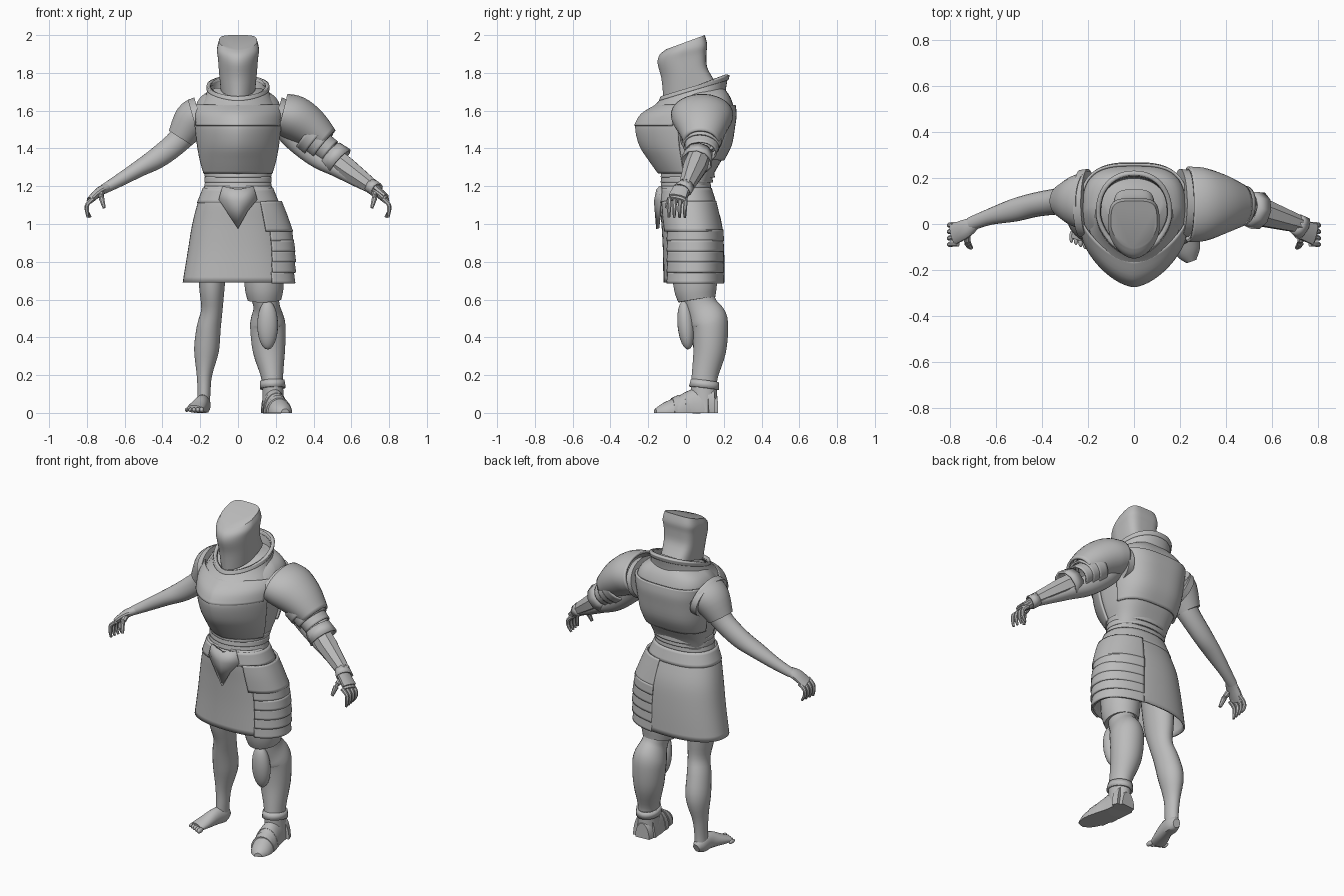
import bpy, bmesh, math
from mathutils import Vector

steel = bpy.data.materials.new("plain grey")
steel.diffuse_color = (0.5, 0.5, 0.5, 1)


def finish(name, bm, thick=0.0, angle=35):
    bmesh.ops.recalc_face_normals(bm, faces=bm.faces)
    me = bpy.data.meshes.new(name)
    bm.to_mesh(me)
    bm.free()
    me.materials.append(steel)
    ob = bpy.data.objects.new(name, me)
    bpy.context.collection.objects.link(ob)
    if thick:
        mod = ob.modifiers.new("thickness", 'SOLIDIFY')
        mod.thickness, mod.offset = thick, 0
    bpy.ops.object.select_all(action='DESELECT')
    ob.select_set(True)
    bpy.context.view_layer.objects.active = ob
    bpy.ops.object.shade_smooth_by_angle(angle=math.radians(angle))
    return ob


def dense(rows, n=4):
    """Catmull-Rom interpolation between rows of numbers."""
    out = []
    for i in range(len(rows) - 1):
        a, b, c, d = rows[max(i - 1, 0)], rows[i], rows[i + 1], rows[min(i + 2, len(rows) - 1)]
        for k in range(n):
            t = k / n
            out.append([0.5 * (2 * q + (r - p) * t + (2 * p - 5 * q + 4 * r - s) * t * t
                               + (3 * q - p - 3 * r + s) * t ** 3) for p, q, r, s in zip(a, b, c, d)])
    return out + [list(rows[-1])]


def skin(name, rings, closed=True, cap=True, thick=0.0, angle=35):
    bm = bmesh.new()
    vs = [[bm.verts.new(p) for p in r] for r in rings]
    n = len(rings[0])
    for a, b in zip(vs, vs[1:]):
        for j in range(n if closed else n - 1):
            k = (j + 1) % n
            bm.faces.new((a[j], a[k], b[k], b[j]))
    if cap and closed:
        bm.faces.new(vs[0])
        bm.faces.new(vs[-1])
    return finish(name, bm, thick, angle)


def loft(name, rows, pf=2, pb=2, arc=None, grow=0.0, cap=True, thick=0.0, n=4, seg=48):
    """Rows (y front, z front, y back, z back, half width); angle 0 is the front, 90 is +x."""
    rings = []
    for yf, zf, yb, zb, w in dense(rows, n):
        ring, yc = [], (yf + yb) / 2
        for j in range(seg + (1 if arc else 0)):
            t = math.radians(arc[0] + (arc[1] - arc[0]) * j / seg) if arc else math.tau * j / seg
            s, c = math.sin(t), math.cos(t)
            e = 2 / (pf if c > 0 else pb)
            x = (w + grow) * math.copysign(abs(s) ** e, s)
            k = math.copysign(abs(c) ** e, c)
            z = zf + (zb - zf) * (1 - k) / 2
            ring.append((x, yc - ((yb - yf) / 2 + grow) * k, z))
        rings.append(ring)
    return skin(name, rings, not arc, cap, thick)


def tube(name, rows, sides=20, n=4, cap=True, thick=0.0, floor=False, angle=35):
    """Rows (x, y, z, radius across, radius upward) swept along the path."""
    pts, rings = dense(rows, n), []
    for i, (x, y, z, ra, rb) in enumerate(pts):
        t = (Vector(pts[min(i + 1, len(pts) - 1)][:3]) - Vector(pts[max(i - 1, 0)][:3])).normalized()
        ref = Vector((1, 0, 0)) if abs(t.y) > 0.75 else Vector((0, 1, 0))
        u = (ref - t * ref.dot(t)).normalized()
        v = t.cross(u)
        ring = []
        for j in range(sides):
            a = math.tau * (j + 0.5) / sides
            p = Vector((x, y, z)) + u * (ra * math.cos(a)) + v * (rb * math.sin(a))
            if floor:
                p.z = max(p.z, 0)
            ring.append(p)
        rings.append(ring)
    return skin(name, rings, True, cap, thick, angle)


def ball(name, loc, size, tilt=0.0):
    bm = bmesh.new()
    bmesh.ops.create_uvsphere(bm, u_segments=20, v_segments=12, radius=1)
    ob = finish(name, bm)
    ob.location, ob.scale, ob.rotation_euler = loc, size, (tilt, 0, 0)
    return ob


def level(*rows):
    return [(yf, z, yb, z, w) for z, w, yf, yb in rows]


# Helmet, neck and raised collar
loft("helmet", [(-.12, 1.67, .15, 1.76, .092), (-.13, 1.77, .112, 1.83, .1), (-.15, 1.85, .108, 1.9, .106),
                (-.14, 1.895, .112, 1.95, .111), (-.105, 1.925, .1, 2.0, .1)], 1.8, 4)
tube("neck", [(0, .05, 1.58, .08, .08), (0, .03, 1.78, .075, .075)])
loft("collar", [(-.215, 1.58, .2, 1.66, .19), (-.16, 1.625, .205, 1.72, .165), (-.12, 1.665, .217, 1.785, .15)],
     1.7, 2.2, cap=False, thick=.014)
loft("collar_rim", [(-.135, 1.65, .215, 1.765, .156), (-.125, 1.672, .222, 1.79, .156)], 1.7, 2.2,
     cap=False, thick=.02)

# Torso with breastplate and backplate shells
body = level((1.2, .165, -.12, .12), (1.27, .175, -.135, .15), (1.34, .195, -.185, .19), (1.42, .21, -.235, .23),
             (1.52, .222, -.255, .248), (1.58, .225, -.22, .255), (1.63, .222, -.14, .25), (1.68, .19, -.08, .23),
             (1.72, .12, -.02, .2))
loft("torso", body, 1.6, 3)
loft("breastplate", body[1:6], 1.6, 3, (-78, 78), .008, thick=.012)
loft("breastplate_edge", body[4:7], 1.6, 3, (-70, 70), .016, thick=.008)
loft("backplate", body[2:7], 1.6, 3, (108, 252), .007, thick=.012)
for i, z in enumerate((1.205, 1.235, 1.262)):
    loft("waist_lame", level((z - .015, .176 - .003 * i, -.13, .128 + .01 * i),
                             (z + .015, .17 + .003 * i, -.125, .125 + .01 * i)), 1.8, 2.3, cap=False, thick=.01)
for s in (-1, 1):
    tube("armhole_rim", [(s * .2, .09, 1.56, .15, .115), (s * .235, .09, 1.55, .145, .112)], 28)

# Skirt, belt, hip plates and hanging front plate
skirt = level((1.2, .17, -.125, .12), (1.12, .205, -.135, .15), (1.0, .237, -.125, .185),
              (.85, .262, -.117, .197), (.69, .288, -.115, .2))
loft("skirt", skirt, 2.3, 2.3, cap=False, thick=.01)
loft("belt", level((1.11, .212, -.14, .155), (1.19, .18, -.132, .13)), 2.2, 2.3, cap=False, thick=.012)
loft("hip_plate", level((1.12, .222, -.135, .155), (1.05, .25, -.132, .172), (.96, .282, -.122, .192)),
     2.3, 2.3, (28, 165), .004, thick=.012)
for i in range(5):
    z = .97 - i * .056
    w = (.278, .288, .292, .292, .288)[i]
    loft("thigh_band", level((z, w, -.117, .195), (z - .06, w + .008, -.119, .198)),
         2.3, 2.3, (34, 165), .003, thick=.01)
bm = bmesh.new()
edge = [(-.1, 1.13), (-.08, 1.2), (0, 1.18), (.08, 1.2), (.1, 1.13), (.05, 1.07), (0, .975), (-.06, 1.07)]
rim = [bm.verts.new((x, -.15 + .2 * abs(x), z)) for x, z in edge]
mid = bm.verts.new((0, -.162, 1.12))
for i in range(len(rim)):
    bm.faces.new((mid, rim[i], rim[(i + 1) % len(rim)]))
finish("belt_pendant", bm, .016, 20)

# Bare arm with short sleeve
tube("sleeve", [(-.2, .1, 1.58, .13, .1), (-.245, .1, 1.545, .115, .1), (-.305, .1, 1.455, .075, .073)], 24)
bare = [(-.24, .1, 1.54, .08, .08), (-.31, .1, 1.445, .06, .065), (-.42, .085, 1.355, .053, .058),
        (-.52, .06, 1.295, .05, .045), (-.63, .03, 1.23, .035, .034), (-.71, 0, 1.185, .03, .026)]
tube("bare_arm", bare)

# Armoured arm: pauldron, arm lames, elbow guard and faceted vambrace
tube("armoured_upper_arm", [(-r[0],) + r[1:] for r in bare])
tube("pauldron", [(.235, .085, 1.58, .158, .105), (.30, .085, 1.56, .153, .113), (.38, .085, 1.51, .125, .1),
                  (.465, .08, 1.44, .085, .07)], 32, cap=False, thick=.014)
for i in range(3):
    x, z, r = .37 + .035 * i, 1.48 - .03 * i, .115 - .014 * i
    tube("arm_lame", [(x, .085, z, r, r - .022), (x + .045, .08, z - .037, r - .008, r - .022)], 28,
         cap=False, thick=.01)
tube("elbow_guard", [(.49, .07, 1.375, .07, .07), (.54, .057, 1.33, .08, .08)], 10, 1, False, .01, angle=20)
tube("vambrace", [(.49, .07, 1.36, .058, .062), (.57, .045, 1.3, .062, .06), (.715, 0, 1.195, .04, .04)],
     8, 1, angle=20)
tube("gauntlet_cuff", [(.70, .005, 1.205, .04, .036), (.735, -.02, 1.18, .05, .036)], 10, 1, False, .008, angle=20)
tube("gauntlet_plate", [(.73, -.025, 1.19, .045, .02), (.785, -.045, 1.145, .05, .014)], 8, 1, angle=20)

# Hands with curled fingers
for s in (-1, 1):
    tube("palm", [(s * .69, .005, 1.195, .028, .024), (s * .735, -.022, 1.17, .042, .024),
                  (s * .785, -.045, 1.125, .046, .018)], 14)
    for i in range(4):
        y = -.002 - .028 * i
        tube("finger", [(s * .765, y, 1.135, .012, .013), (s * .797, y - .002, 1.105, .012, .012),
                        (s * .8, y - .004, 1.07, .011, .011), (s * (.78 + .005 * i), y - .004, 1.035, .007, .007)], 8, 3)
    tube("thumb", [(s * .725, -.045, 1.165, .016, .016), (s * .722, -.085, 1.135, .015, .015),
                   (s * .708, -.103, 1.085, .009, .009)], 8, 3)

# Bare leg and foot with toes
tube("bare_leg", [(-.13, .04, .95, .11, .085), (-.138, .05, .69, .1, .07), (-.138, .07, .55, .075, .057),
                  (-.155, .095, .45, .077, .064), (-.167, .12, .33, .078, .066), (-.178, .115, .2, .052, .041),
                  (-.18, .11, .1, .045, .034), (-.183, .11, .03, .046, .034)], 24)
tube("bare_foot", [(-.178, .155, .03, .022, .025), (-.182, .12, .04, .038, .05), (-.192, .05, .045, .038, .05),
                   (-.215, -.02, .03, .046, .032), (-.23, -.07, .02, .046, .02)], 18, floor=True)
for i in range(5):
    ball("toe", (-.192 - .02 * i, -.092 + .009 * i, .016), (.013 - .001 * i, .026, .015 - .001 * i))

# Armoured leg: thigh guard, greave, knee plate and plated shoe
tube("thigh_guard", [(.135, .045, .92, .12, .1), (.138, .048, .69, .117, .105), (.14, .058, .6, .1, .09)], 28)
tube("greave", [(.142, .065, .62, .08, .075), (.152, .085, .56, .085, .07), (.156, .115, .5, .1, .088),
                (.158, .128, .45, .096, .094), (.164, .125, .33, .087, .086), (.18, .1, .2, .07, .06),
                (.185, .095, .12, .07, .055), (.187, .1, 0, .065, .06)], 28)
ball("knee_plate", (.157, .0, .465), (.055, .045, .13), math.radians(5))
loft_bands = [(.14, .135), (.02, .11), (-.04, .085)]
tube("armoured_shoe", [(.18, .166, 0, .045, .09), (.185, .1, 0, .06, .14), (.195, .03, 0, .064, .125),
                       (.215, -.05, 0, .066, .085), (.235, -.12, 0, .055, .052), (.25, -.163, 0, .022, .022)],
     24, floor=True)
for y, h in loft_bands:
    x = .185 + max(0, .06 - y) * .25
    tube("shoe_lame", [(x, y, 0, .066, h + .01), (x + .008, y - .035, 0, .07, h - .005)], 24, 1, floor=True)
tube("ankle_band", [(.182, .1, .17, .07, .06), (.184, .095, .13, .076, .064)], 24, 1, False, .01)
